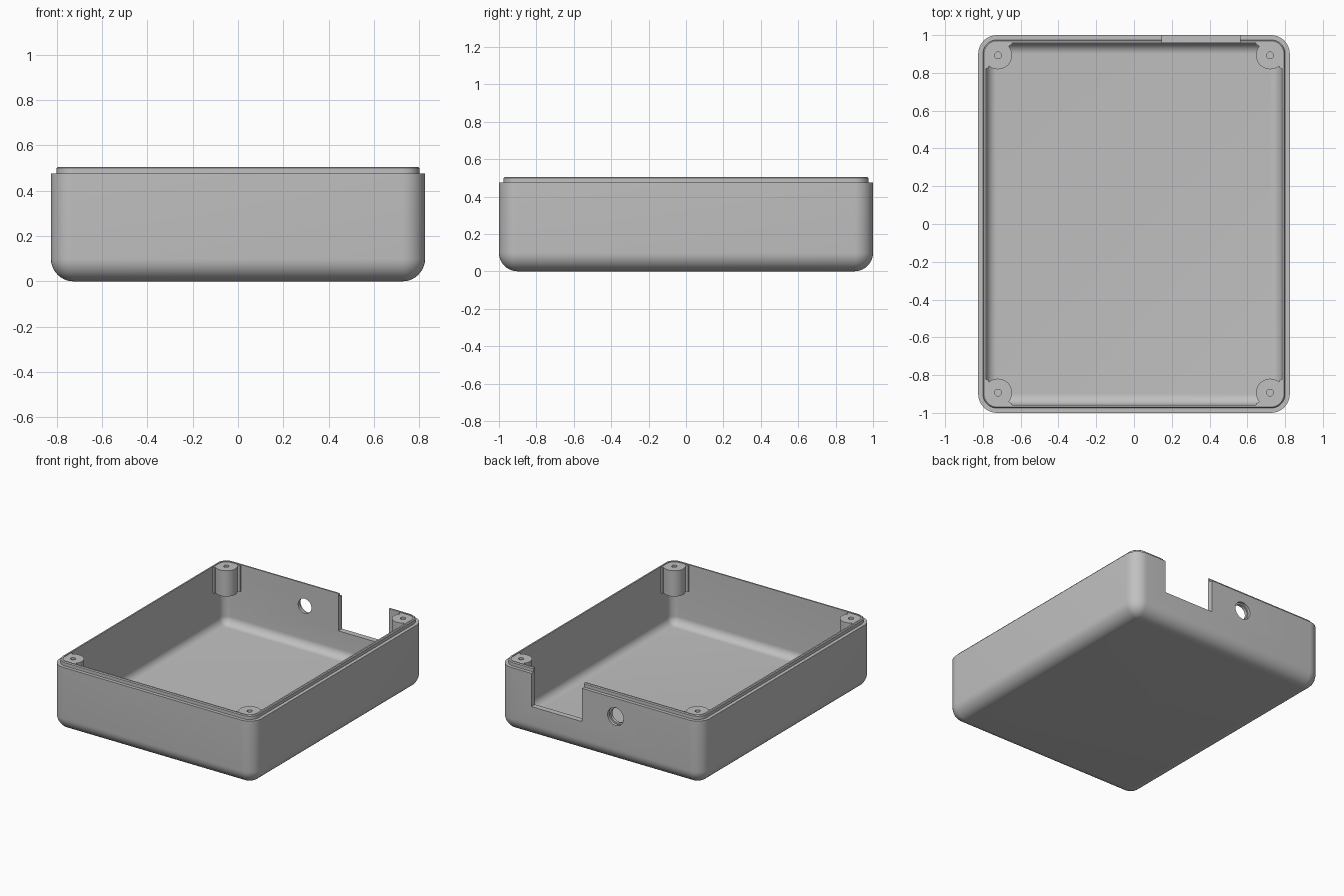
import bpy, bmesh, math
from mathutils import Matrix

cube = bpy.data.objects.get("Cube")
if cube:
    bpy.data.objects.remove(cube, do_unlink=True)

HALF_X, HALF_Y, RADIUS = 0.825, 1.0, 0.1
WALL, LIP, RIM_Z, TOP_Z = 0.042, 0.025, 0.475, 0.505
STEPS = 10

grey = bpy.data.materials.new("plain grey")
GREY = (0.53, 0.53, 0.53, 1)
grey.use_nodes = True
grey.diffuse_color = GREY
grey.node_tree.nodes["Principled BSDF"].inputs["Base Color"].default_value = GREY


def make_object(name, bm):
    bmesh.ops.recalc_face_normals(bm, faces=bm.faces)
    mesh = bpy.data.meshes.new(name)
    bm.to_mesh(mesh)
    bm.free()
    obj = bpy.data.objects.new(name, mesh)
    bpy.context.collection.objects.link(obj)
    mesh.materials.append(grey)
    return obj


def loft(name, rings):
    """Skin equal-length rings of points and cap both ends."""
    bm = bmesh.new()
    loops = [[bm.verts.new(p) for p in ring] for ring in rings]
    for a, b in zip(loops, loops[1:]):
        for i in range(len(a)):
            j = (i + 1) % len(a)
            bm.faces.new((a[i], a[j], b[j], b[i]))
    bm.faces.new(loops[0][::-1])
    bm.faces.new(loops[-1])
    return make_object(name, bm)


def rounded_ring(inset, z):
    r = max(RADIUS - inset, 0.002)
    cx, cy = HALF_X - inset - r, HALF_Y - inset - r
    ring = []
    for q, (sx, sy) in enumerate(((1, 1), (-1, 1), (-1, -1), (1, -1))):
        for k in range(STEPS + 1):
            t = math.pi / 2 * (q + k / STEPS)
            ring.append((sx * cx + r * math.cos(t), sy * cy + r * math.sin(t), z))
    return ring


def cylinder(name, radius, depth, matrix):
    bm = bmesh.new()
    bmesh.ops.create_cone(bm, cap_ends=True, segments=40, radius1=radius,
                          radius2=radius, depth=depth, matrix=matrix)
    return make_object(name, bm)


def box(name, lo, hi):
    bm = bmesh.new()
    mid = [(a + b) / 2 for a, b in zip(lo, hi)]
    size = [b - a for a, b in zip(lo, hi)]
    bmesh.ops.create_cube(bm, size=1, matrix=Matrix.Translation(mid) @ Matrix.Diagonal((*size, 1)))
    return make_object(name, bm)


def cut(obj, cutters):
    """Subtract the cutters, bake the result and discard them."""
    for c in cutters:
        c.hide_render = True
        mod = obj.modifiers.new("cut", 'BOOLEAN')
        mod.operation, mod.solver, mod.object = 'DIFFERENCE', 'EXACT', c
    graph = bpy.context.evaluated_depsgraph_get()
    baked = bpy.data.meshes.new_from_object(obj.evaluated_get(graph))
    obj.modifiers.clear()
    obj.data = baked
    for c in cutters:
        bpy.data.objects.remove(c, do_unlink=True)


def smooth(obj):
    bpy.ops.object.select_all(action='DESELECT')
    obj.select_set(True)
    bpy.context.view_layer.objects.active = obj
    bpy.ops.object.shade_smooth_by_angle(angle=math.radians(30))


# Tray section: outer fillet, rim step, lip, inner wall, inner fillet
quarter = [math.pi / 2 * k / STEPS for k in range(STEPS + 1)]
inner_r = RADIUS - WALL
section = [(RADIUS * (1 - math.sin(t)), RADIUS * (1 - math.cos(t))) for t in quarter]
section += [(0, RIM_Z), (LIP, RIM_Z), (LIP, TOP_Z - 0.006), (LIP + 0.006, TOP_Z), (WALL, TOP_Z)]
section += [(WALL + inner_r * (1 - math.cos(t)), WALL + inner_r * (1 - math.sin(t))) for t in quarter]
tray = loft("tray", [rounded_ring(i, z) for i, z in section])

# Back wall openings: rectangular notch and stepped round port
upright = Matrix.Rotation(math.pi / 2, 4, 'X')
notch = box("notch_cutter", (0.148, 0.9, 0.23), (0.56, 1.1, 0.7))
port = cylinder("port_cutter", 0.054, 0.3, Matrix.Translation((-0.126, 1, 0.34)) @ upright)
step = cylinder("port_step_cutter", 0.065, 0.1, Matrix.Translation((-0.126, 1.03, 0.34)) @ upright)
cut(tray, [notch, port, step])
smooth(tray)

# Corner screw posts with short flanges running into the walls
PX, PY, PR = 0.72, 0.893, 0.074
profile = [(0.79, 0.822), (0.772, 0.825)]
for k in range(19):
    t = math.radians(-50 - 170 * k / 18)
    profile.append((PX + PR * math.cos(t), PY + PR * math.sin(t)))
profile += [(0.647, 0.95), (0.643, 0.966), (0.735, 0.966), (0.773, 0.945), (0.79, 0.905)]

for side, sx in (("left", 1), ("right", -1)):
    for end, sy in (("front", -1), ("back", 1)):
        name = f"{end}_{side}_screw_post"
        post = loft(name, [[(sx * x, sy * y, z) for x, y in profile] for z in (0.31, 0.5)])
        hole = cylinder("hole_cutter", 0.018, 0.3, Matrix.Translation((sx * PX, sy * PY, 0.5)))
        cut(post, [hole])
        smooth(post)
